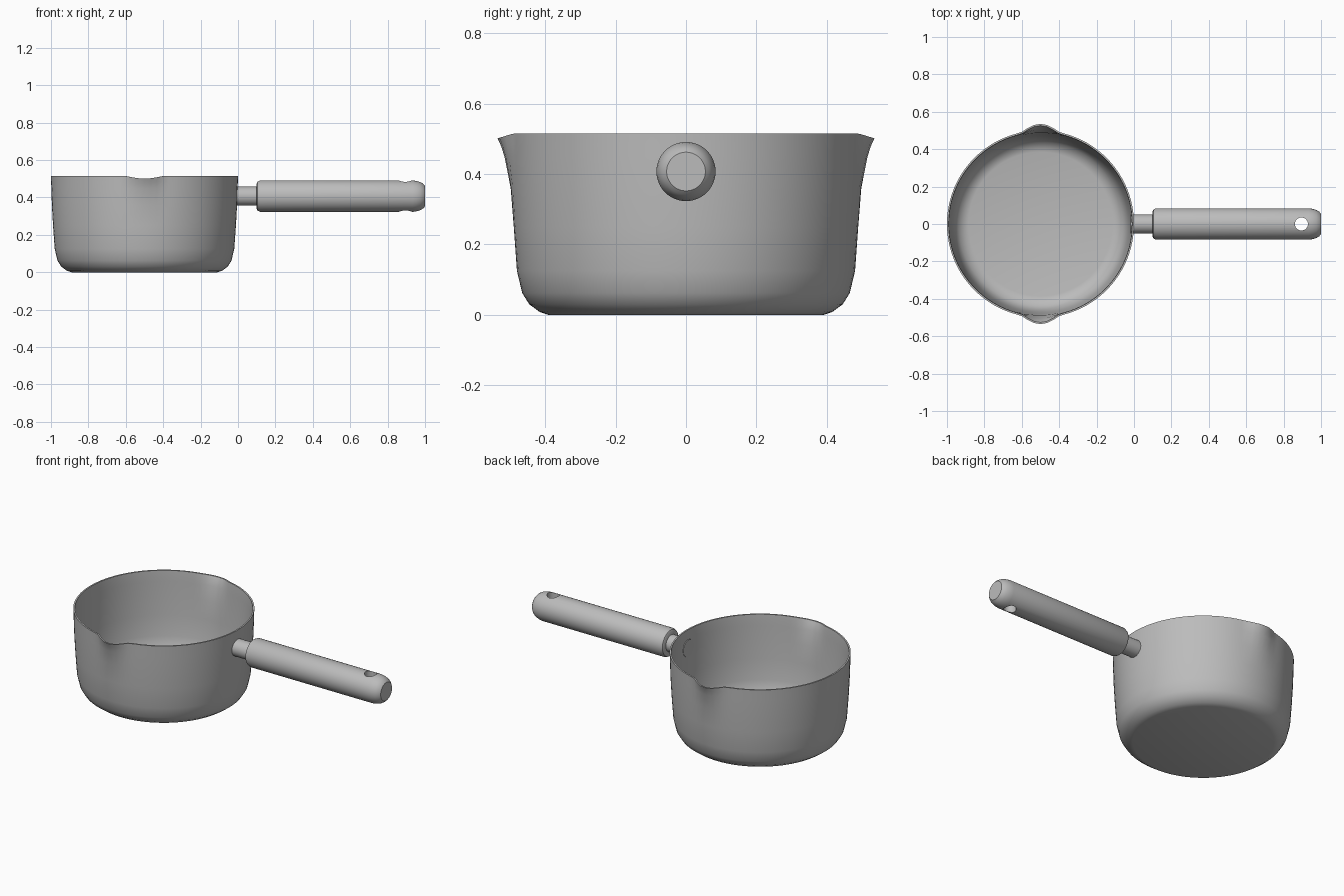
import bpy, bmesh, math
from mathutils import Matrix

cube = bpy.data.objects.get("Cube")
if cube:
    bpy.data.objects.remove(cube, do_unlink=True)

steel = bpy.data.materials.new("brushed_steel")
steel.use_nodes = True
steel.diffuse_color = (0.5, 0.5, 0.5, 1)
steel.node_tree.nodes["Principled BSDF"].inputs["Base Color"].default_value = (0.5, 0.5, 0.5, 1)


def lathe(name, profile, segments, matrix, shape=None):
    """Revolve (radius, height) points about z; zero radius closes an end."""
    bm = bmesh.new()
    rings = []
    for r, z in profile:
        if r == 0:
            rings.append([bm.verts.new((0, 0, z))] * segments)
            continue
        ring = []
        for i in range(segments):
            a = math.tau * i / segments
            rr, zz = shape(r, z, a) if shape else (r, z)
            ring.append(bm.verts.new((rr * math.cos(a), rr * math.sin(a), zz)))
        rings.append(ring)
    for low, high in zip(rings, rings[1:]):
        for i in range(segments):
            j = (i + 1) % segments
            bm.faces.new(dict.fromkeys((low[i], low[j], high[j], high[i])))
    bmesh.ops.recalc_face_normals(bm, faces=bm.faces)
    bm.transform(matrix)
    mesh = bpy.data.meshes.new(name)
    bm.to_mesh(mesh)
    bm.free()
    mesh.materials.append(steel)
    obj = bpy.data.objects.new(name, mesh)
    bpy.context.collection.objects.link(obj)
    return obj


def smooth(obj, degrees=35):
    bpy.ops.object.select_all(action='DESELECT')
    obj.select_set(True)
    bpy.context.view_layer.objects.active = obj
    bpy.ops.object.shade_smooth_by_angle(angle=math.radians(degrees))


def spouts(r, z, a):
    """Pull the wall out and dip the rim at both pouring lips."""
    lip = math.exp(-((abs(math.sin(a)) - 1) / 0.013) ** 2)
    lip = 0.7 * lip + 0.3 * math.exp(-(math.cos(a) / 0.1) ** 2)
    high = max(0, (z - 0.3) / 0.215)
    return r + 0.035 * lip * high ** 2, z - 0.014 * lip * high ** 6


# Pot: outer wall, rolled rim, then inner wall down to the floor
outer = [(0, 0), (0.39, 0), (0.415, 0.008), (0.445, 0.03), (0.465, 0.062),
         (0.48, 0.125), (0.489, 0.25), (0.495, 0.36), (0.498, 0.45),
         (0.499, 0.485), (0.5, 0.515)]
inner = [(0.491, 0.515), (0.489, 0.485), (0.488, 0.45), (0.485, 0.36),
         (0.479, 0.25), (0.47, 0.125), (0.456, 0.065), (0.438, 0.037),
         (0.41, 0.016), (0.385, 0.01), (0, 0.01)]
pot = lathe("pot", outer + inner, 96, Matrix.Translation((-0.5, 0, 0)), spouts)
smooth(pot, 40)

# Handle parts are turned along x at one height
along_x = Matrix.Translation((0, 0, 0.407)) @ Matrix.Rotation(math.pi / 2, 4, 'Y')
stem = lathe("handle_stem", [(0, -0.018), (0.051, -0.018), (0.051, 0.13), (0, 0.13)],
             32, along_x)
smooth(stem)

grip = lathe("handle_grip",
             [(0, 0.1), (0.068, 0.1), (0.078, 0.105), (0.084, 0.118), (0.084, 0.935),
              (0.081, 0.955), (0.075, 0.975), (0.066, 0.99), (0.055, 1.0), (0, 1.0)],
             48, along_x)

# Hanging hole drilled through the grip
drill = lathe("hole_cutter", [(0, 0.2), (0.035, 0.2), (0.035, 0.6), (0, 0.6)],
              32, Matrix.Translation((0.895, 0, 0)))
drill.hide_render = True
cut = grip.modifiers.new("hanging_hole", 'BOOLEAN')
cut.operation = 'DIFFERENCE'
cut.solver = 'EXACT'
cut.object = drill
bpy.ops.object.select_all(action='DESELECT')
grip.select_set(True)
bpy.context.view_layer.objects.active = grip
bpy.ops.object.modifier_apply(modifier=cut.name)
bpy.data.objects.remove(drill, do_unlink=True)
smooth(grip)
